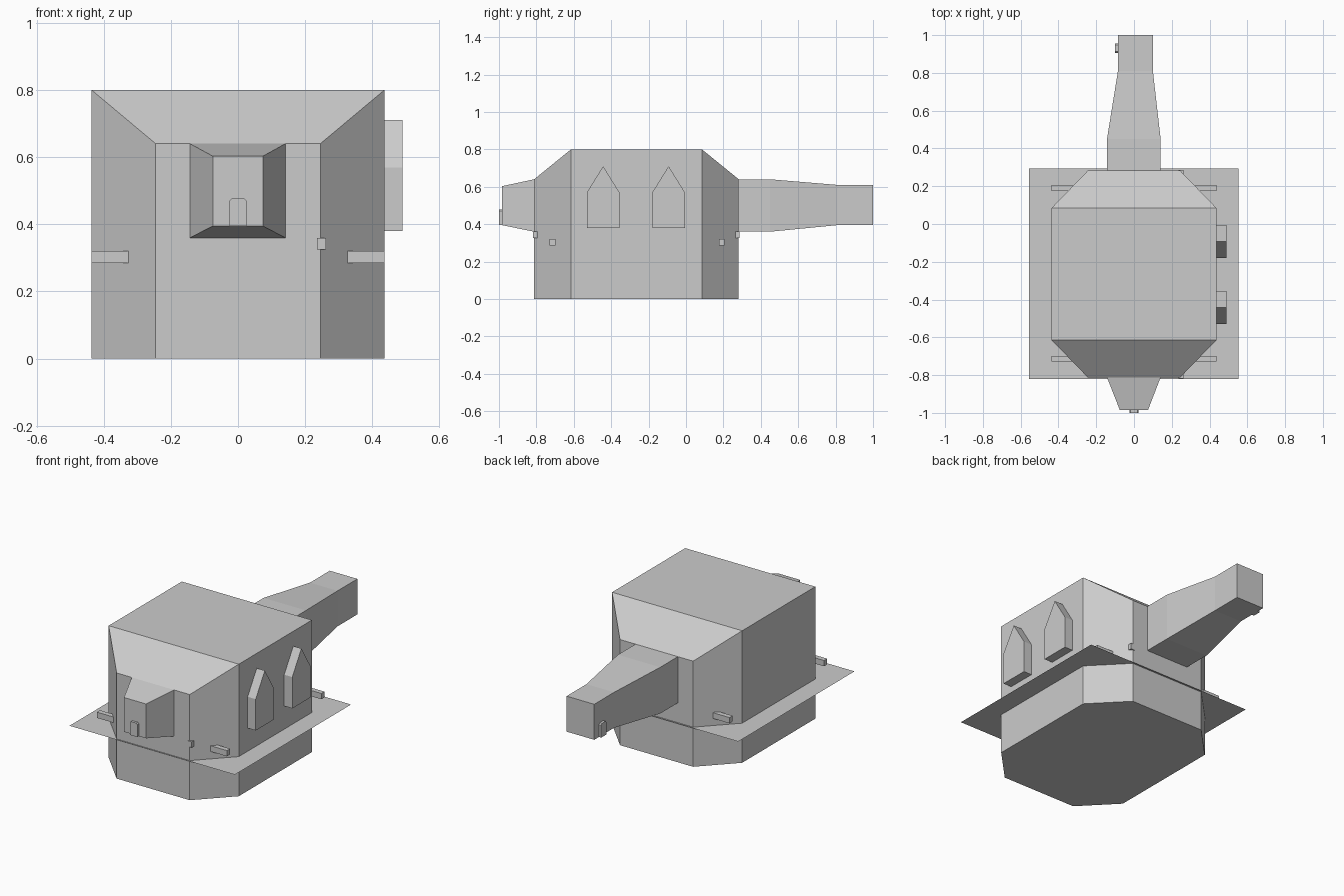
import bpy
import bmesh
from math import radians

cube = bpy.data.objects.get("Cube")
if cube:
    bpy.data.objects.remove(cube, do_unlink=True)

COLOUR = (0.6, 0.6, 0.6, 1)
grey = bpy.data.materials.new("plain grey")
grey.use_nodes = True
grey.diffuse_color = COLOUR
grey.node_tree.nodes["Principled BSDF"].inputs["Base Color"].default_value = COLOUR


def finish(name, bm):
    mesh = bpy.data.meshes.new(name)
    bm.to_mesh(mesh)
    bm.free()
    mesh.materials.append(grey)
    obj = bpy.data.objects.new(name, mesh)
    bpy.context.collection.objects.link(obj)
    return obj


def hull(name, points):
    """Flat-sided convex solid around the points."""
    bm = bmesh.new()
    verts = [bm.verts.new(p) for p in points]
    bmesh.ops.convex_hull(bm, input=verts)
    bmesh.ops.dissolve_limit(bm, angle_limit=radians(1), verts=bm.verts[:], edges=bm.edges[:])
    bmesh.ops.recalc_face_normals(bm, faces=bm.faces[:])
    return finish(name, bm)


def box(name, xs, ys, zs):
    return hull(name, [(x, y, z) for x in xs for y in ys for z in zs])


def loft(name, sections):
    """Rectangular tube along y; each section is y, x range, z range."""
    bm = bmesh.new()
    rings = [[bm.verts.new(p) for p in ((x0, y, z0), (x1, y, z0), (x1, y, z1), (x0, y, z1))]
             for y, x0, x1, z0, z1 in sections]
    for a, b in zip(rings, rings[1:]):
        for i in range(4):
            j = (i + 1) % 4
            bm.faces.new((a[i], a[j], b[j], b[i]))
    bm.faces.new(rings[0])
    bm.faces.new(rings[-1])
    bmesh.ops.recalc_face_normals(bm, faces=bm.faces[:])
    return finish(name, bm)


# Main body: long octagon with sloped front and back roof edges
corners = []
for side in (-1, 1):
    for x, y, top in ((0.245, -0.812, 0.64), (0.436, -0.615, 0.8),
                      (0.436, 0.085, 0.8), (0.245, 0.282, 0.64)):
        corners += [(side * x, y, 0), (side * x, y, top)]
hull("body", corners)

# Thin deck sheet around the body
bm = bmesh.new()
bm.faces.new([bm.verts.new((x, y, 0.24)) for x, y in
              ((-0.555, -0.82), (0.553, -0.82), (0.553, 0.293), (-0.555, 0.293))])
finish("deck", bm)

# Front snout and long rear arm
loft("snout", [(-0.8, -0.143, 0.141, 0.36, 0.64), (-0.812, -0.143, 0.141, 0.36, 0.64),
               (-0.985, -0.075, 0.074, 0.395, 0.603)])
loft("rear_arm", [(0.27, -0.143, 0.141, 0.36, 0.64), (0.45, -0.143, 0.141, 0.36, 0.64),
                  (0.81, -0.085, 0.1, 0.395, 0.61), (1.0, -0.085, 0.1, 0.395, 0.61)])

# Small arched doors on the snout and on the arm
arch = [(-0.025, 0.395), (0.025, 0.395), (0.025, 0.47), (0.018, 0.478),
        (-0.018, 0.478), (-0.025, 0.47)]
hull("snout_door", [(u, y, z) for u, z in arch for y in (-1.0, -0.98)])
hull("arm_door", [(x, 0.93 + u, z) for u, z in arch for x in (-0.1, -0.08)])

# Pointed side bays
pentagon = [(-0.087, 0.38), (0.087, 0.38), (0.087, 0.57), (0, 0.71), (-0.087, 0.57)]
for label, centre in (("front", -0.443), ("back", -0.093)):
    hull(label + "_side_bay", [(x, centre + u, z) for u, z in pentagon for x in (0.42, 0.49)])

# Corner bars on the four slanted walls, and small lugs on the left edges
for end, bar_y, lug_y in (("front", -0.714, -0.803), ("back", 0.191, 0.273)):
    for side, s in (("left", 1), ("right", -1)):
        box(f"{end}_{side}_bar", (s * 0.325, s * 0.436),
            (bar_y - 0.015, bar_y + 0.015), (0.285, 0.32))
    box(f"{end}_lug", (0.235, 0.262), (lug_y - 0.014, lug_y + 0.014), (0.325, 0.36))
